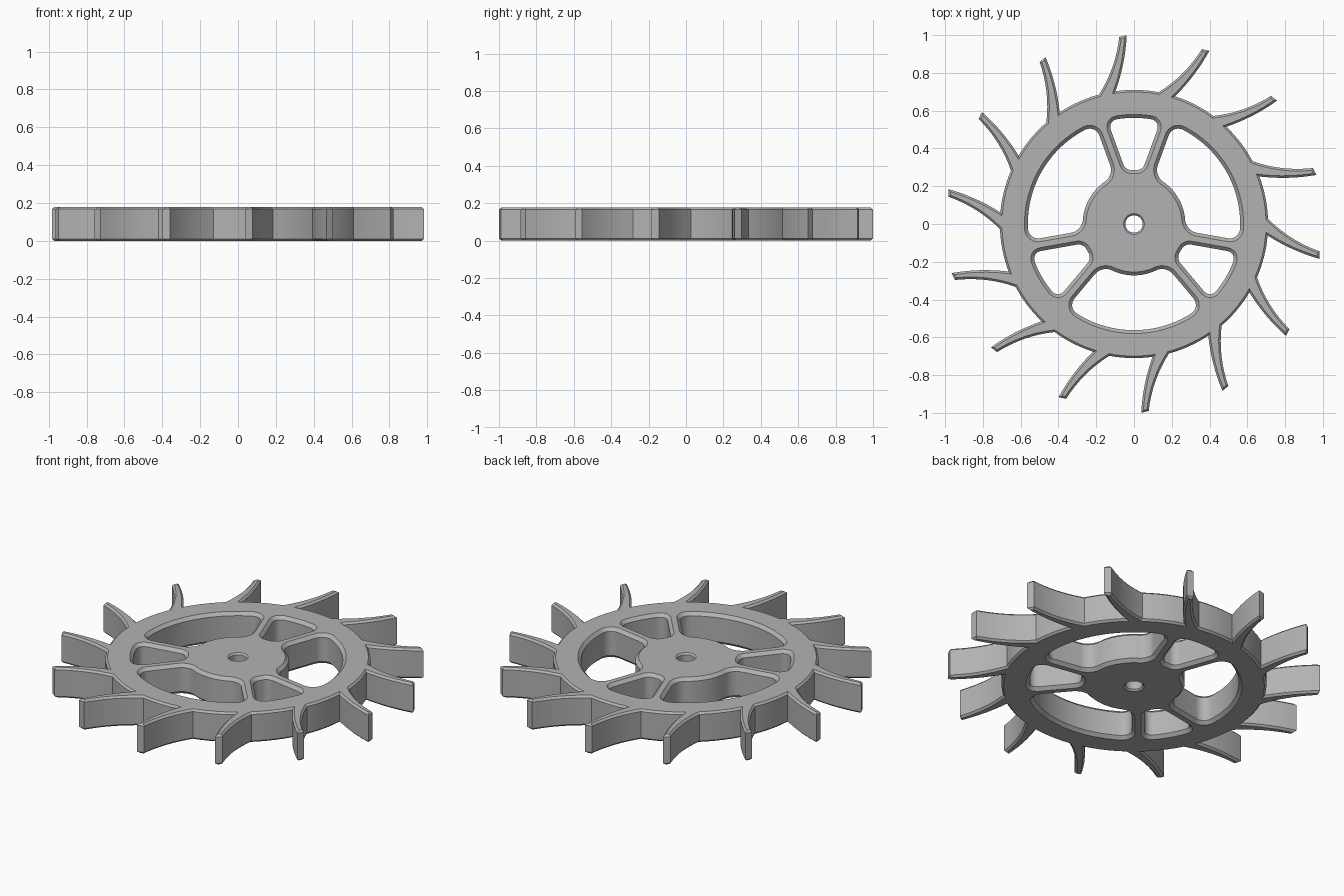
import bpy, bmesh, math
from mathutils import Vector, Matrix

if "Cube" in bpy.data.objects:
    bpy.data.objects.remove(bpy.data.objects["Cube"])

HEIGHT = 0.178
TEETH = 14
RIM_OUT, RIM_IN = 0.71, 0.562


def polar(r, deg):
    a = math.radians(deg)
    return Vector((r * math.cos(a), r * math.sin(a)))


def arc(r, a0, a1, n):
    return [polar(r, a0 + (a1 - a0) * i / n) for i in range(n + 1)]


def bend(a, c, b, n=8, w=1.0):
    """Rational quadratic curve from a to b pulled towards c."""
    out = []
    for i in range(n + 1):
        t = i / n
        k = ((1 - t) ** 2, 2 * w * t * (1 - t), t * t)
        out.append((a * k[0] + c * k[1] + b * k[2]) / sum(k))
    return out


def tidy(pts):
    """Drop repeated neighbours from a closed outline."""
    return [p for i, p in enumerate(pts) if (p - pts[i - 1]).length > 1e-4]


def grow(pts, d):
    """Mitred offset of a counter-clockwise outline, positive is outward."""
    out = []
    for i, p in enumerate(pts):
        e0 = (p - pts[i - 1]).normalized()
        e1 = (pts[(i + 1) % len(pts)] - p).normalized()
        n0, n1 = Vector((e0.y, -e0.x)), Vector((e1.y, -e1.x))
        out.append(p + (n0 + n1) * d / max(0.4, 1 + n0.dot(n1)))
    return out


def toothed_outline():
    """Hooked teeth joined by arcs of the rim."""
    right, left = polar(RIM_OUT, 97.9), polar(RIM_OUT, 105.1)
    tip_r, tip_l = polar(1.0, 92.2), polar(0.993, 94.5)
    step = 360 / TEETH
    unit = bend(right, Vector((-0.046, 0.848)), tip_r)
    unit += bend(tip_l, Vector((-0.097, 0.824)), left)
    unit += arc(RIM_OUT, 105.1, 97.9 + step, 8)[1:-1]
    pts = []
    for i in range(TEETH):
        turn = Matrix.Rotation(math.radians(step * i), 2)
        pts += [turn @ p for p in unit]
    return tidy(pts)


def window_outline(mid, half, gap, r_in, trim_in, trim_out, n):
    """Rounded sector between two spokes, mirrored about its middle."""
    u = polar(1, half)
    side = Vector((u.y, -u.x)) * gap

    def on_wall(r):
        return u * math.sqrt(r * r - gap * gap) + side

    def ang(p):
        return math.degrees(math.atan2(p.y, p.x))

    outer, inner = on_wall(RIM_IN), on_wall(r_in)
    a_out = ang(outer) - math.degrees(trim_out / RIM_IN)
    a_in = max(0, ang(inner) - math.degrees(trim_in / r_in))
    edge = arc(RIM_IN, 0, a_out, n)
    edge += bend(edge[-1], outer, outer - u * trim_out, w=0.75)
    edge += bend(inner + u * trim_in, inner, polar(r_in, a_in), w=0.75)
    edge += arc(r_in, a_in, 0, n)
    edge += [Vector((p.x, -p.y)) for p in reversed(edge)]
    turn = Matrix.Rotation(math.radians(mid), 2)
    return tidy([turn @ p for p in edge])


# Outlines, each with its signed chamfer
loops = [(toothed_outline(), -0.011), (tidy(arc(0.046, 0, 360, 40)), 0.009)]
for k in range(3):
    loops.append((window_outline(90 + 120 * k, 20, 0.055, 0.285, 0.036, 0.05, 6), 0.018))
    loops.append((window_outline(30 + 120 * k, 40, 0.012, 0.272, 0.065, 0.06, 18), 0.018))

# Chamfered walls, then the two flat faces
bm = bmesh.new()
caps = {0: [], 3: []}
for pts, chamfer in loops:
    flare, c = grow(pts, chamfer), abs(chamfer)
    layers = [(flare, 0), (pts, c), (pts, HEIGHT - c), (flare, HEIGHT)]
    rings = [[bm.verts.new((p.x, p.y, z)) for p in ps] for ps, z in layers]
    m = len(pts)
    for low, high in zip(rings, rings[1:]):
        for i in range(m):
            j = (i + 1) % m
            bm.faces.new((low[i], low[j], high[j], high[i]))
    for level in caps:
        ring = rings[level]
        caps[level] += [bm.edges.get((ring[i - 1], ring[i])) for i in range(m)]
for level, normal in ((0, (0, 0, -1)), (3, (0, 0, 1))):
    bmesh.ops.triangle_fill(bm, edges=caps[level], use_beauty=True, normal=normal)
bmesh.ops.recalc_face_normals(bm, faces=bm.faces[:])

mesh = bpy.data.meshes.new("toothed_wheel")
bm.to_mesh(mesh)
bm.free()
wheel = bpy.data.objects.new("toothed_wheel", mesh)
bpy.context.collection.objects.link(wheel)

# Plain grey metal
grey = bpy.data.materials.new("plain_grey")
grey.use_nodes = True
colour = (0.45, 0.45, 0.45, 1)
grey.diffuse_color = colour
grey.node_tree.nodes["Principled BSDF"].inputs["Base Color"].default_value = colour
mesh.materials.append(grey)

bpy.ops.object.select_all(action="DESELECT")
wheel.select_set(True)
bpy.context.view_layer.objects.active = wheel
bpy.ops.object.shade_smooth_by_angle(angle=math.radians(28))
